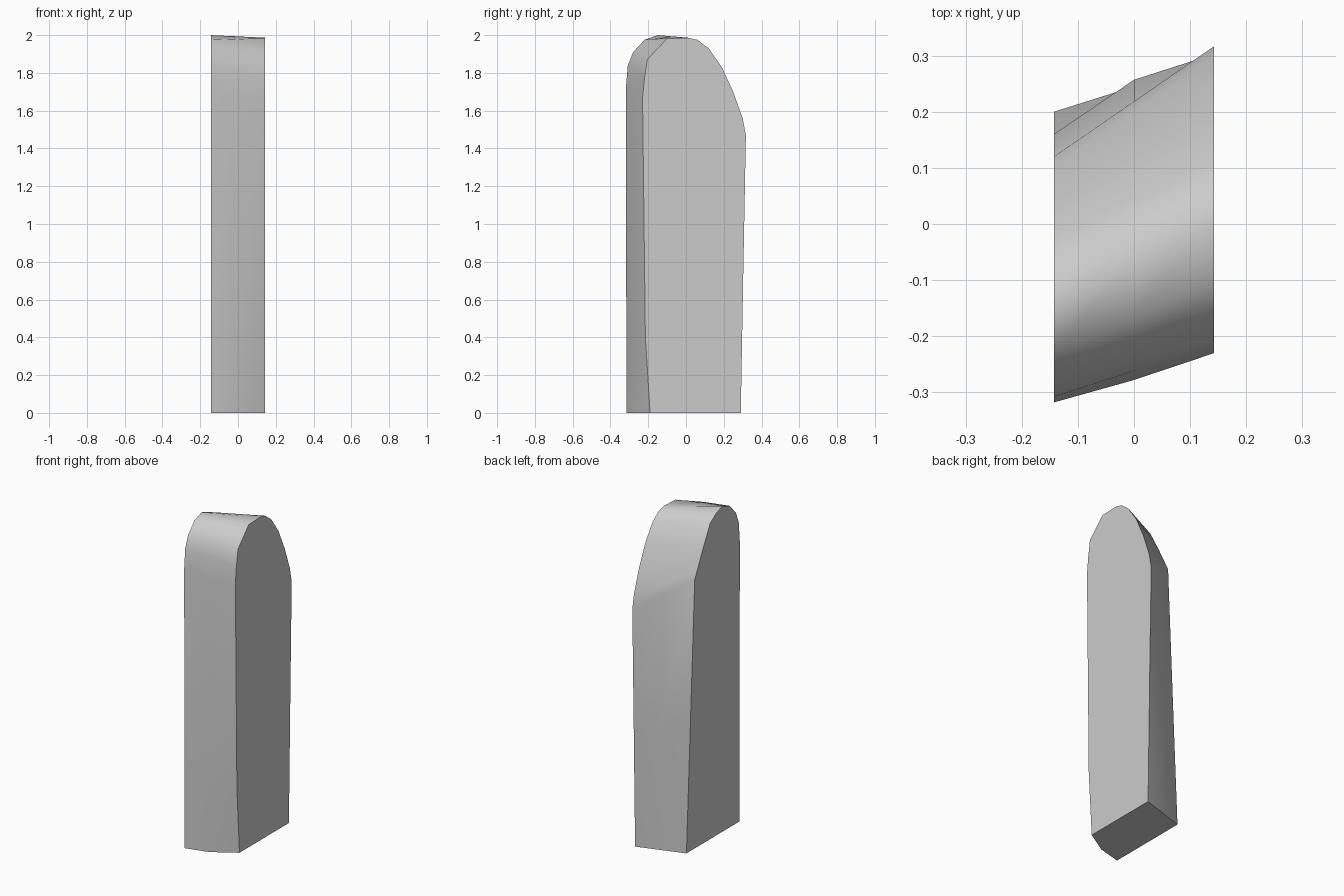
import bpy
import bmesh

cube = bpy.data.objects.get("Cube")
if cube:
    bpy.data.objects.remove(cube)

HALF = 0.143

# Side outlines as (y, z): up the front, over the rounded top, down the back
right_side = [(-.315, 0), (-.316, .4), (-.318, 1.72), (-.308, 1.84), (-.28, 1.91),
              (-.22, 1.975), (-.15, 2), (-.09, 1.98), (-.03, 1.94), (.04, 1.81),
              (.08, 1.73), (.10, 1.69), (.12, 1.65), (.16, .82), (.20, 0)]
left_side = [(-.19, 0), (-.215, .4), (-.23, 1.67), (-.22, 1.77), (-.205, 1.87),
             (-.10, 1.982), (.01, 1.986), (.06, 1.975), (.12, 1.93), (.19, 1.83),
             (.25, 1.70), (.30, 1.56), (.317, 1.47), (.303, .73), (.29, 0)]

# Middle outline: halfway, with a slight bulge down the front and a fold in the back
middle = [((a[0] + b[0]) / 2, (a[1] + b[1]) / 2) for a, b in zip(right_side, left_side)]
middle[:6] = [(-.278, 0), (-.278, .4), (-.278, 1.67), (-.262, 1.81), (-.24, 1.895), (-.17, 1.98)]
middle[-2] = (.257, .75)

# Loft the three outlines into one closed slab
bm = bmesh.new()
columns = [[bm.verts.new((x, y, z)) for y, z in outline]
           for x, outline in ((-HALF, right_side), (0, middle), (HALF, left_side))]
for a, b in zip(columns, columns[1:]):
    for i in range(len(a) - 1):
        bm.faces.new((a[i], b[i], b[i + 1], a[i + 1]))
bm.faces.new(columns[0])
bm.faces.new(columns[2])
bm.faces.new([c[0] for c in columns] + [c[-1] for c in reversed(columns)])
bmesh.ops.recalc_face_normals(bm, faces=bm.faces)

mesh = bpy.data.meshes.new("standing_slab")
bm.to_mesh(mesh)
bm.free()
slab = bpy.data.objects.new("standing_slab", mesh)
bpy.context.collection.objects.link(slab)

# Plain grey stone
grey = bpy.data.materials.new("stone_grey")
grey.use_nodes = True
colour = (.6, .6, .6, 1)
grey.diffuse_color = colour
grey.node_tree.nodes["Principled BSDF"].inputs["Base Color"].default_value = colour
mesh.materials.append(grey)

# Smooth the curved band, keep the rims sharp
bpy.ops.object.select_all(action='DESELECT')
slab.select_set(True)
bpy.context.view_layer.objects.active = slab
bpy.ops.object.shade_smooth_by_angle(angle=.87)
